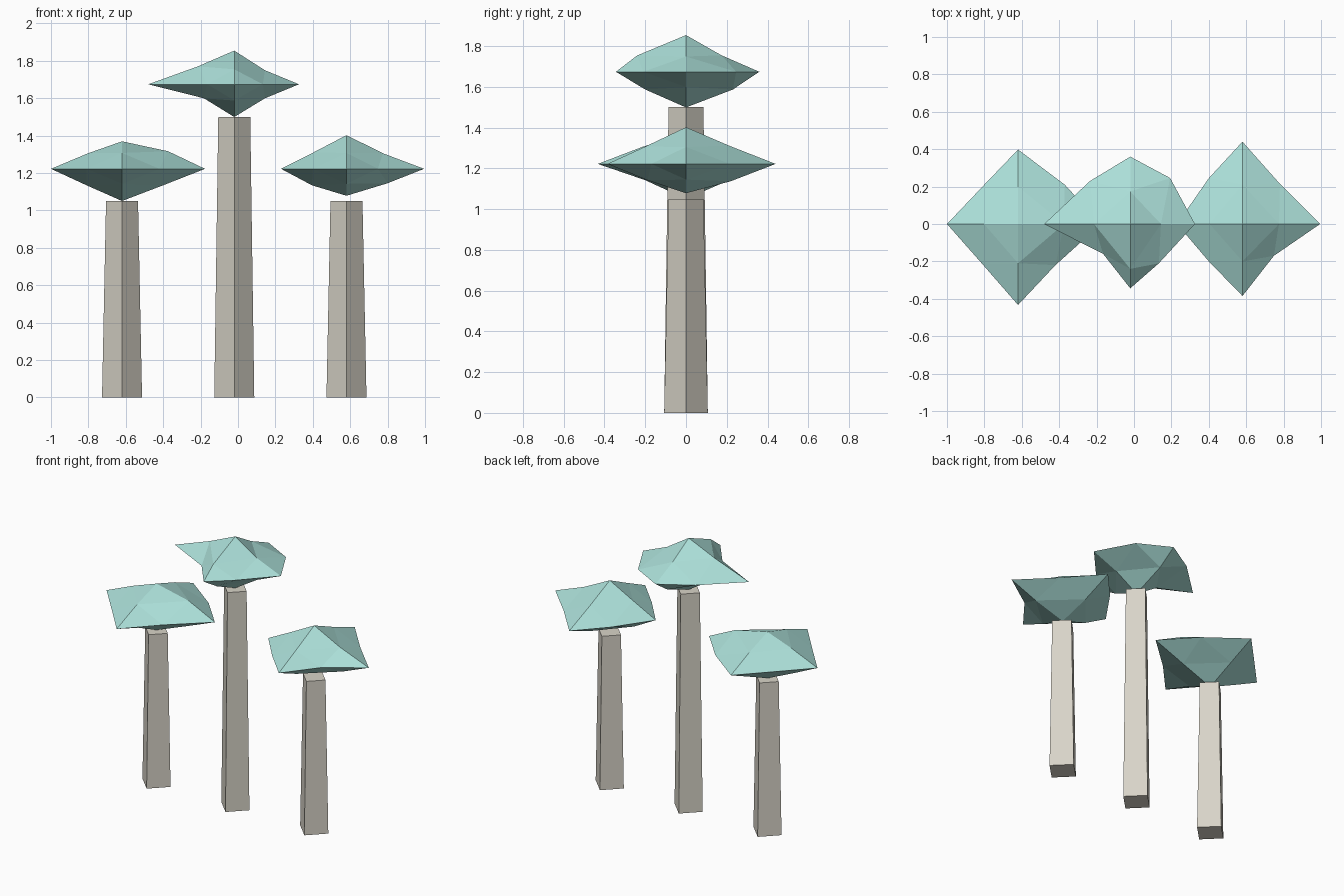
import bpy, bmesh
from mathutils import Vector

if "Cube" in bpy.data.objects:
    bpy.data.objects.remove(bpy.data.objects["Cube"])


def material(name, rgb):
    m = bpy.data.materials.new(name)
    m.diffuse_color = (*rgb, 1)
    m.use_nodes = True
    m.node_tree.nodes["Principled BSDF"].inputs["Base Color"].default_value = m.diffuse_color
    return m


LEAF = material("pale_teal", (0.41, 0.74, 0.69))
BARK = material("warm_grey", (0.69, 0.66, 0.58))


def finish(bm, name, mat, loc):
    bmesh.ops.recalc_face_normals(bm, faces=bm.faces)
    me = bpy.data.meshes.new(name)
    bm.to_mesh(me)
    bm.free()
    me.materials.append(mat)
    ob = bpy.data.objects.new(name, me)
    ob.location = loc
    bpy.context.collection.objects.link(ob)


def trunk(name, x, height):
    # tapered four-sided post with its corners on the axes
    bm = bmesh.new()
    rings = [[bm.verts.new((r * a, r * b, z)) for a, b in ((1, 0), (0, 1), (-1, 0), (0, -1))]
             for r, z in ((0.107, 0), (0.0855, height))]
    for ring in rings:
        bm.faces.new(ring)
    for i in range(4):
        j = (i + 1) % 4
        bm.faces.new((rings[0][i], rings[0][j], rings[1][j], rings[1][i]))
    finish(bm, name, BARK, (x, 0, 0))


SIGNS = ((1, 1), (-1, 1), (-1, -1), (1, -1))


def crown(name, x, z, tips, xz, yz, xy):
    # irregular octahedron, each face split in four
    # tips: reach along +x -x +y -y +z -z; others: edge points by quadrant (++ -+ -- +-)
    bm = bmesh.new()
    tip, mid = {}, {}
    for k, reach in enumerate(tips):
        s = 1 if k % 2 == 0 else -1
        co = Vector()
        co[k // 2] = s * reach
        tip[k // 2, s] = bm.verts.new(co)
    for (a, b), pts in (((0, 2), xz), ((1, 2), yz), ((0, 1), xy)):
        for (sa, sb), (u, v) in zip(SIGNS, pts):
            co = Vector()
            co[a], co[b] = sa * u, sb * v
            mid[a, b, sa, sb] = bm.verts.new(co)
    for sx, sy in SIGNS:
        for sz in (1, -1):
            X, Y, Z = tip[0, sx], tip[1, sy], tip[2, sz]
            A, B, C = mid[0, 2, sx, sz], mid[1, 2, sy, sz], mid[0, 1, sx, sy]
            for f in ((X, C, A), (Y, B, C), (Z, A, B), (A, C, B)):
                bm.faces.new(f)
    finish(bm, name, LEAF, (x, 0, z))


# trunks
trunk("left_trunk", -0.62, 1.05)
trunk("middle_trunk", -0.02, 1.5)
trunk("right_trunk", 0.58, 1.05)

# crowns
crown("left_crown", -0.62, 1.222, (0.444, 0.38, 0.398, 0.433, 0.147, 0.172),
      ((0.246, 0.094), (0.182, 0.083), (0.19, 0.088), (0.22, 0.088)),
      ((0.2, 0.08), (0.21, 0.085), (0.2, 0.08), (0.2, 0.085)),
      ((0.25, 0.21), (0.19, 0.2), (0.19, 0.215), (0.2, 0.22)))
crown("middle_crown", -0.02, 1.674, (0.346, 0.46, 0.36, 0.344, 0.18, 0.175),
      ((0.164, 0.075), (0.194, 0.096), (0.162, 0.075), (0.164, 0.075)),
      ((0.174, 0.081), (0.24, 0.08), (0.2, 0.087), (0.23, 0.087)),
      ((0.213, 0.246), (0.215, 0.23), (0.145, 0.16), (0.153, 0.21)))
crown("right_crown", 0.58, 1.222, (0.415, 0.35, 0.44, 0.385, 0.18, 0.144),
      ((0.195, 0.083), (0.176, 0.088), (0.185, 0.088), (0.22, 0.077)),
      ((0.21, 0.09), (0.2, 0.085), (0.19, 0.08), (0.22, 0.085)),
      ((0.2, 0.215), (0.18, 0.245), (0.18, 0.2), (0.168, 0.17)))
